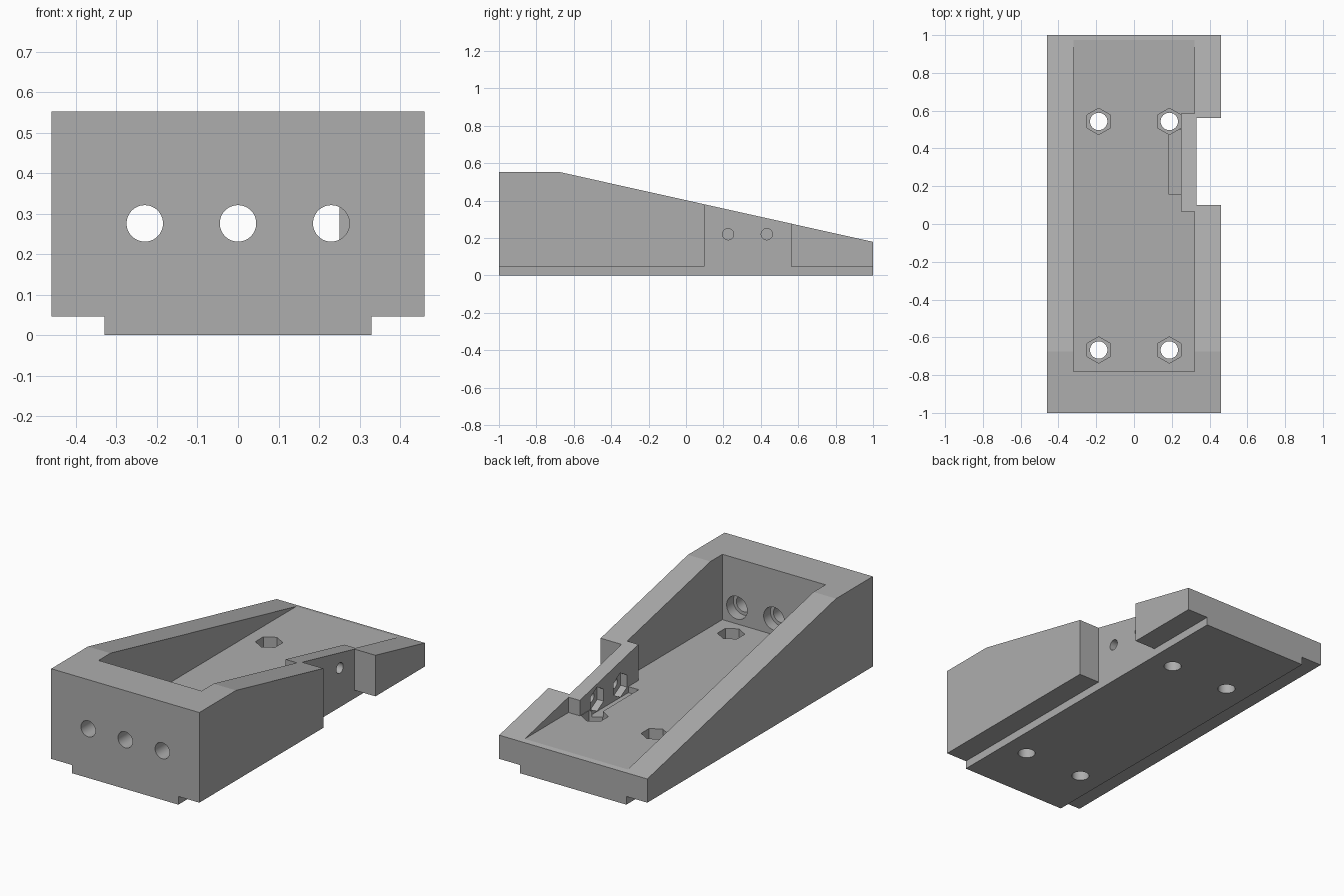
import bpy, bmesh, math
from mathutils import Matrix, Vector

if "Cube" in bpy.data.objects:
    bpy.data.objects.remove(bpy.data.objects["Cube"])

grey = bpy.data.materials.new("grey_plastic")
grey.diffuse_color = (0.42, 0.42, 0.42, 1)
grey.use_nodes = True
grey.node_tree.nodes["Principled BSDF"].inputs["Base Color"].default_value = grey.diffuse_color


def prism(name, points, depth):
    """Solid made by pushing a flat outline of 3D points along a vector."""
    bm = bmesh.new()
    face = bm.faces.new([bm.verts.new(p) for p in points])
    ext = bmesh.ops.extrude_face_region(bm, geom=[face])
    bmesh.ops.translate(bm, vec=Vector(depth),
                        verts=[v for v in ext["geom"] if isinstance(v, bmesh.types.BMVert)])
    bmesh.ops.recalc_face_normals(bm, faces=bm.faces)
    mesh = bpy.data.meshes.new(name)
    bm.to_mesh(mesh)
    bm.free()
    mesh.materials.append(grey)
    ob = bpy.data.objects.new(name, mesh)
    bpy.context.collection.objects.link(ob)
    return ob


def box(name, x0, x1, y0, y1, z0, z1):
    return prism(name, [(x0, y0, z0), (x1, y0, z0), (x1, y1, z0), (x0, y1, z0)], (0, 0, z1 - z0))


def rod(name, start, axis, length, radius, sides):
    """Round or hexagonal rod along an axis; corners start on +y (or +z for x rods)."""
    a = Vector([axis == c for c in "xyz"])
    u = Vector((0, 1, 0)) if axis == "z" else Vector((0, 0, 1))
    v = a.cross(u)
    pts = [Vector(start) + radius * (u * math.cos(t) + v * math.sin(t))
           for t in (2 * math.pi * i / sides for i in range(sides))]
    return prism(name, pts, a * length)


# Wedge body from its side profile
side = [(-1, 0), (1, 0), (1, 0.179), (-0.674, 0.552), (-1, 0.552)]
body = prism("wedge_housing", [(-0.46, y, z) for y, z in side], (0.92, 0, 0))

FLOOR = 0.185
cutters = []

# Rebates along both lower edges
for s in (-1, 1):
    cutters.append(box("rebate_cutter", *sorted((s * 0.33, s * 0.6)), -1.2, 1.2, -0.2, 0.046))

# Notch in the right side
cutters.append(box("notch_cutter", 0.33, 0.61, 0.10, 0.562, -0.3, 0.8))

# Open tray, stepping in around the notch wall
tray = [(-0.32, -0.78), (0.32, -0.78), (0.32, 0.065), (0.25, 0.065),
        (0.25, 0.585), (0.32, 0.585), (0.32, 1.2), (-0.32, 1.2)]
cutters.append(prism("tray_cutter", [(x, y, FLOOR) for x, y in tray], (0, 0, 0.7)))

# Floor bolt holes with hexagonal nut pockets
for x in (-0.187, 0.187):
    for y in (-0.667, 0.543):
        cutters.append(rod("floor_hole_cutter", (x, y, -0.1), "z", 0.4, 0.046, 48))
        cutters.append(rod("floor_nut_cutter", (x, y, 0.115), "z", 0.2, 0.07, 6))

# Front wall holes, counterbored from the inside
for x in (-0.23, 0, 0.23):
    cutters.append(rod("front_hole_cutter", (x, -1.1, 0.276), "y", 0.4, 0.045, 48))
    cutters.append(rod("counterbore_cutter", (x, -0.84, 0.276), "y", 0.14, 0.064, 48))

# Notch wall bolt holes, hexagonal pockets and the shallow trench beside them
for y in (0.225, 0.432):
    cutters.append(rod("side_hole_cutter", (0.2, y, 0.22), "x", 0.3, 0.03, 48))
    cutters.append(rod("side_nut_cutter", (0.2, y, 0.22), "x", 0.09, 0.068, 6))
cutters.append(box("trench_cutter", 0.185, 0.25, 0.155, 0.5, 0.151, 0.25))

# Carve everything out of the body
bpy.context.view_layer.objects.active = body
body.select_set(True)
for c in cutters:
    mod = body.modifiers.new(c.name, "BOOLEAN")
    mod.operation = "DIFFERENCE"
    mod.solver = "EXACT"
    mod.object = c
    bpy.ops.object.modifier_apply(modifier=mod.name)
    bpy.data.objects.remove(c, do_unlink=True)

# Smooth hole walls, crisp edges elsewhere
bpy.ops.object.shade_smooth_by_angle(angle=math.radians(12))
